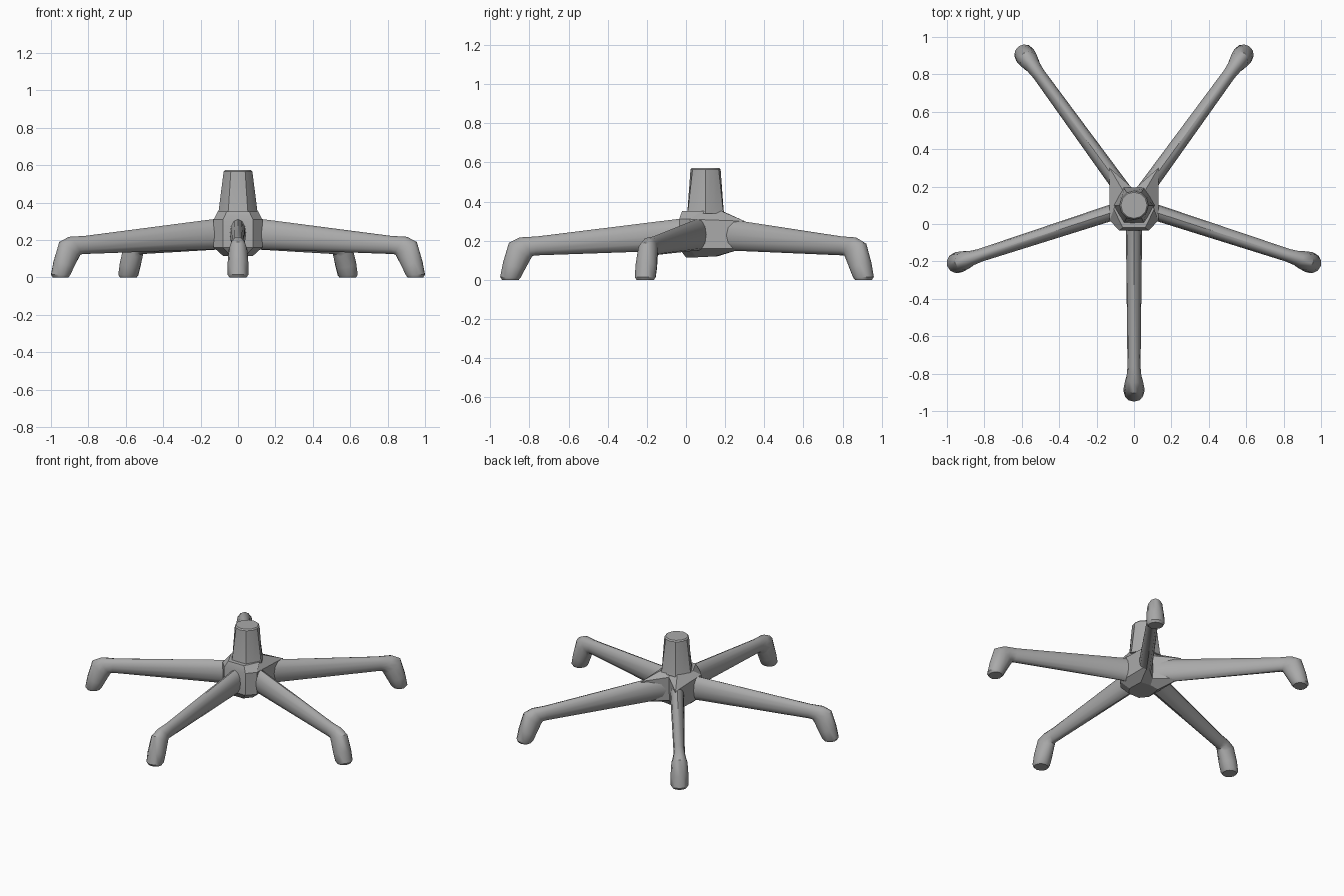
import bpy, bmesh, math
from mathutils import Vector

old = bpy.data.objects.get("Cube")
if old:
    bpy.data.objects.remove(old, do_unlink=True)

grey = bpy.data.materials.new("mid grey")
grey.use_nodes = True
color = (0.4, 0.4, 0.4, 1)
grey.diffuse_color = color
grey.node_tree.nodes["Principled BSDF"].inputs["Base Color"].default_value = color

CENTRE = Vector((0, 0.1, 0))
TAU = math.tau


def loft(name, rings, angle):
    """Skin a list of equal point rings into a closed solid."""
    bm = bmesh.new()
    loops = [[bm.verts.new(p) for p in ring] for ring in rings]
    n = len(loops[0])
    for a, b in zip(loops, loops[1:]):
        for i in range(n):
            j = (i + 1) % n
            bm.faces.new((a[i], a[j], b[j], b[i]))
    bm.faces.new(loops[0])
    bm.faces.new(loops[-1])
    bmesh.ops.recalc_face_normals(bm, faces=bm.faces)
    mesh = bpy.data.meshes.new(name)
    bm.to_mesh(mesh)
    bm.free()
    mesh.materials.append(grey)
    obj = bpy.data.objects.new(name, mesh)
    bpy.context.collection.objects.link(obj)
    bpy.ops.object.select_all(action="DESELECT")
    obj.select_set(True)
    bpy.context.view_layer.objects.active = obj
    bpy.ops.object.shade_smooth_by_angle(angle=math.radians(angle))
    return obj


# Legs: each section is (lower r, lower z, upper r, upper z, half width)
SECTIONS = [
    (0.05, 0.145, 0.05, 0.32, 0.045),
    (0.15, 0.15, 0.15, 0.31, 0.043),
    (0.87, 0.125, 0.86, 0.222, 0.035),
    (0.885, 0.122, 0.95, 0.217, 0.04),
    (0.895, 0.105, 1.005, 0.19, 0.05),
    (0.925, 0.05, 1.035, 0.09, 0.056),
    (0.945, 0.012, 1.05, 0.015, 0.055),
    (0.955, 0.0, 1.04, 0.0, 0.046),
]


def leg(name, degrees):
    a = math.radians(degrees)
    out = Vector((math.cos(a), math.sin(a), 0))
    side = Vector((-out.y, out.x, 0))
    up = Vector((0, 0, 1))
    rings = []
    for r0, z0, r1, z1, w in SECTIONS:
        low = CENTRE + out * r0 + up * z0
        high = CENTRE + out * r1 + up * z1
        mid, half = (low + high) / 2, (high - low) / 2
        rings.append([mid + half * math.cos(t) + side * w * math.sin(t)
                      for t in (TAU * i / 12 for i in range(12))])
    loft(name, rings, 40)


for i, name in enumerate(("front_leg", "left_front_leg", "left_back_leg",
                          "right_back_leg", "right_front_leg")):
    leg(name, -90 + 72 * i)


# Hub: mirrored outline with a notch between the two back legs
def outline(half, notch):
    pts = [Vector(p) for p in half]
    mirrored = [Vector((-p.x, p.y, p.z)) for p in reversed(pts)]
    return pts + [Vector((0, *notch))] + mirrored


loft("hub", [
    outline([(0.04, 0.0, 0.115), (0.08, 0.05, 0.115), (0.07, 0.15, 0.12)], (0.16, 0.12)),
    outline([(0.08, -0.035, 0.16), (0.13, 0.02, 0.16), (0.13, 0.29, 0.16)], (0.18, 0.16)),
    outline([(0.08, -0.035, 0.31), (0.13, 0.02, 0.31), (0.13, 0.30, 0.30)], (0.185, 0.32)),
    outline([(0.06, -0.02, 0.352), (0.108, 0.08, 0.352), (0.06, 0.18, 0.352)], (0.185, 0.352)),
], 25)


# Column: six-sided foot tapering to a round top with a soft rim
def column_ring(z, even, odd):
    return [CENTRE + Vector((math.cos(t) * r, math.sin(t) * r, z))
            for t, r in ((TAU * i / 12, odd if i % 2 else even) for i in range(12))]


loft("column", [
    column_ring(0.34, 0.11, 0.096),
    column_ring(0.36, 0.103, 0.092),
    column_ring(0.565, 0.077, 0.077),
    column_ring(0.573, 0.07, 0.07),
], 25)
